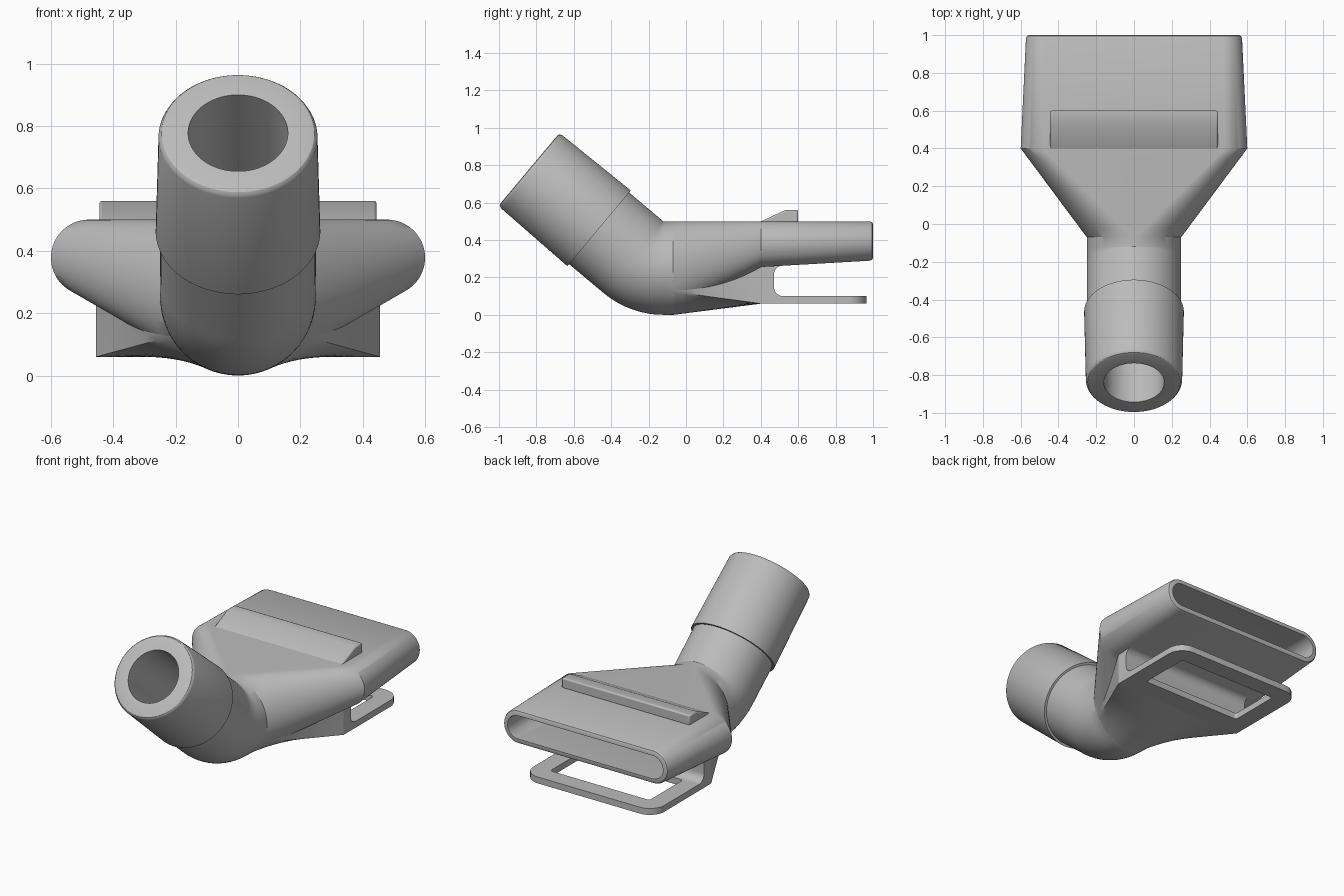
import bpy
import bmesh
from math import sin, cos, pi, radians

if "Cube" in bpy.data.objects:
    bpy.data.objects.remove(bpy.data.objects["Cube"], do_unlink=True)

grey = bpy.data.materials.new("plain_grey")
grey.use_nodes = True
colour = (0.5, 0.5, 0.5, 1)
grey.diffuse_color = colour
grey.node_tree.nodes["Principled BSDF"].inputs["Base Color"].default_value = colour


def loft(name, rings, closed=True, wrap=False, caps=False):
    """Skin a list of equally long point rings."""
    bm = bmesh.new()
    rows = [[bm.verts.new(p) for p in ring] for ring in rings]
    pairs = list(zip(rows, rows[1:]))
    if wrap:
        pairs.append((rows[-1], rows[0]))
    n = len(rows[0])
    for a, b in pairs:
        for i in range(n if closed else n - 1):
            j = (i + 1) % n
            bm.faces.new((a[i], a[j], b[j], b[i]))
    if caps:
        bm.faces.new(rows[0])
        bm.faces.new(rows[-1])
    bmesh.ops.recalc_face_normals(bm, faces=bm.faces)
    mesh = bpy.data.meshes.new(name)
    bm.to_mesh(mesh)
    bm.free()
    mesh.shade_smooth()
    mesh.set_sharp_from_angle(angle=radians(30))
    mesh.materials.append(grey)
    obj = bpy.data.objects.new(name, mesh)
    bpy.context.collection.objects.link(obj)
    return obj


def section(y, z, w, h, tilt=0.0, n=96):
    """Round or slot-shaped ring, w and h being half sizes."""
    ring = []
    for i in range(n):
        t = 2 * pi * (i + 0.5) / n
        c, s = cos(t), sin(t)
        x = h * c + (w - h) * (1 if c > 0 else -1)
        ring.append((x, y + h * s * sin(tilt), z + h * s * cos(tilt)))
    return ring


BEND = radians(40)
R = 0.25


def pipe(s, r):
    """Ring on the sloping pipe, s from the end of the elbow."""
    y = -0.12 - R * sin(BEND) - s * cos(BEND)
    z = 0.5 - R * cos(BEND) + s * sin(BEND)
    return section(y, z, r, r, BEND)


def elbow(r, steps=14):
    out = []
    for i in range(steps + 1):
        a = BEND * (1 - i / steps)
        out.append(section(-0.12 - R * sin(a), 0.5 - R * cos(a), r, r, a))
    return out


def blend(a, b, steps=10):
    """Ruled transition between two (y, z, w, h) sections."""
    return [section(*[p + (q - p) * i / steps for p, q in zip(a, b)])
            for i in range(steps + 1)]


# Hollow duct: sleeve, elbow, flared adapter and slot nozzle
outer = [pipe(0.73, 0.235), pipe(0.727, 0.245), pipe(0.72, 0.251),
         pipe(0.71, 0.255), pipe(0.24, 0.264), pipe(0.24, R)]
outer += elbow(R - 0.0005)
outer += blend((-0.07, 0.25, R, R), (0.4, 0.378, 0.6, 0.122))
outer += [section(0.985, 0.395, 0.572, 0.105),
          section(0.995, 0.395, 0.567, 0.1),
          section(1.0, 0.395, 0.558, 0.091)]
bore = 0.16
inner = [section(1.0, 0.395, 0.54, 0.073)]
inner += blend((0.4, 0.378, 0.565, 0.088), (-0.07, 0.25, bore, bore))
inner += elbow(bore)[::-1] + [pipe(0.73, bore)]
loft("hollow_duct", outer + inner, wrap=True)

# Flared web below the adapter, from round to a flat-bottomed channel
HALF = 0.455


def web_ring(t):
    low, high = radians(30), radians(14)
    start, end = [], []
    for i in range(5):
        k = i / 4
        a = -high + (high - low) * k
        start.append((R * cos(a), R + R * sin(a)))
        end.append((HALF, 0.265 + (0.06 - 0.265) * k))
    for i in range(1, 33):
        k = i / 32
        a = -low - (pi - 2 * low) * k
        start.append((R * cos(a), R + R * sin(a)))
        end.append((HALF * (1 - 2 * k), 0.06))
    for i in range(3, -1, -1):
        start.append((-start[i][0], start[i][1]))
        end.append((-HALF, end[i][1]))
    y = -0.07 + 0.47 * t
    return [(p[0] + (q[0] - p[0]) * t, y, p[1] + (q[1] - p[1]) * t)
            for p, q in zip(start, end)]


loft("lower_web", [web_ring(i / 10) for i in range(11)], closed=False)


def extrude_x(name, profile, half):
    return loft(name, [[(x, y, z) for y, z in profile] for x in (-half, half)],
                caps=True)


# Upright joining the duct to the bottom plate, with filleted inner wall
fillet = 0.05
profile = [(0.4, 0.06), (0.52, 0.06)]
for i in range(9):
    a = -pi / 2 - i / 8 * pi / 2
    profile.append((0.52 + fillet * cos(a), 0.15 + fillet * sin(a)))
for i in range(9):
    a = pi - i / 8 * pi / 2
    profile.append((0.52 + fillet * cos(a), 0.215 + fillet * sin(a)))
profile.append((0.4, 0.265))
extrude_x("plate_upright", profile, HALF)


def rounded_rect(half, y0, y1, r0, r1, z, n=8):
    ring = []
    corners = ((half - r1, y1 - r1, r1, 0), (r1 - half, y1 - r1, r1, 1),
               (r0 - half, y0 + r0, r0, 2), (half - r0, y0 + r0, r0, 3))
    for cx, cy, r, quarter in corners:
        for i in range(n + 1):
            a = (quarter + i / n) * pi / 2
            ring.append((cx + r * cos(a), cy + r * sin(a), z))
    return ring


# Bottom frame plate with a rectangular opening
frame = (HALF, 0.4, 0.965, 0.002, 0.1)
opening = (0.345, 0.525, 0.855, 0.015, 0.015)
loft("bottom_frame",
     [rounded_rect(*frame, 0.06), rounded_rect(*frame, 0.1),
      rounded_rect(*opening, 0.1), rounded_rect(*opening, 0.06)], wrap=True)

# Wedge-shaped catch on top of the nozzle
catch = extrude_x("top_catch",
                  [(0.39, 0.495), (0.53, 0.56), (0.6, 0.56), (0.6, 0.495)], 0.445)
bevel = catch.modifiers.new("soft_edges", "BEVEL")
bevel.width = 0.008
bevel.segments = 2
